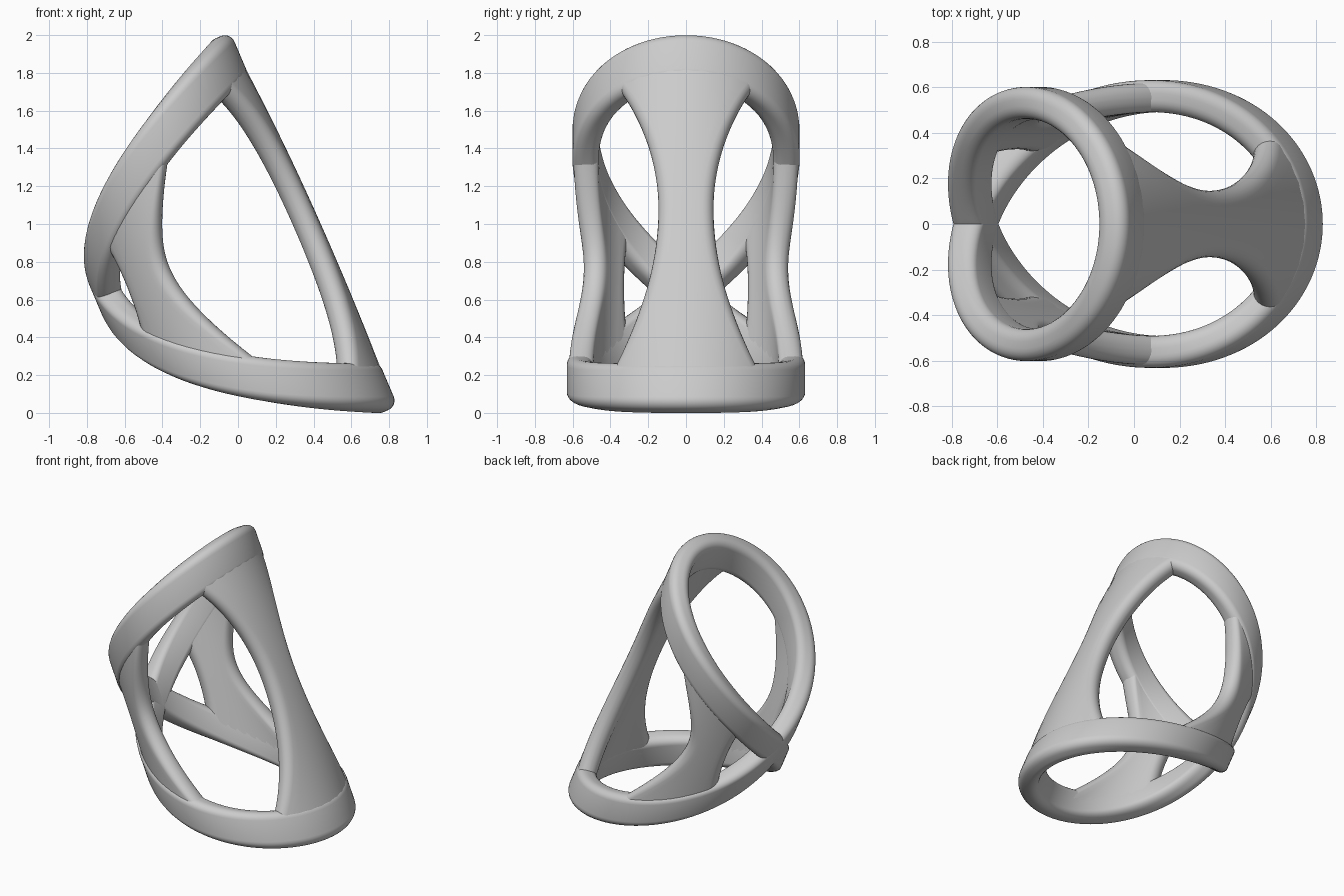
import bpy, bmesh, math
from math import sin, cos, pi, radians

cube = bpy.data.objects.get("Cube")
if cube:
    bpy.data.objects.remove(cube, do_unlink=True)

grey = bpy.data.materials.new("plain_grey")
grey.use_nodes = True
COLOUR = (0.6, 0.6, 0.6, 1)
grey.diffuse_color = COLOUR
grey.node_tree.nodes["Principled BSDF"].inputs["Base Color"].default_value = COLOUR

TILT = radians(23)        # lean of the tube the whole ring is wrapped on
CENTRE, MID = 0.155, 0.855
RISE, DROP = 0.885, 1.02


def place(angle, radius, height):
    """Point on the leaning tube."""
    u = CENTRE + radius * cos(angle)
    return (u * cos(TILT) - height * sin(TILT), radius * sin(angle),
            u * sin(TILT) + height * cos(TILT))


def level(v):
    """Height for a share of the rise (v > 0) or drop (v < 0)."""
    return MID + v * (RISE if v > 0 else DROP)


def tube_radius(height):
    """Slightly tapered tube."""
    return 0.564 - 0.022 * height


def rounded(half_w, half_t, corner, steps=6):
    """Rounded rectangle outline."""
    pts = []
    for q, (sx, sy) in enumerate(((1, 1), (-1, 1), (-1, -1), (1, -1))):
        for i in range(steps + 1):
            t = (q + i / steps) * pi / 2
            pts.append((sx * (half_w - corner) + corner * cos(t),
                        sy * (half_t - corner) + corner * sin(t)))
    return pts


def sweep(name, rows, closed):
    """Skin a list of section loops."""
    bm = bmesh.new()
    loops = [[bm.verts.new(p) for p in row] for row in rows]
    n = len(loops[0])
    pairs = list(zip(loops, loops[1:]))
    if closed:
        pairs.append((loops[-1], loops[0]))
    else:
        bm.faces.new(loops[0])
        bm.faces.new(loops[-1])
    for a, b in pairs:
        for i in range(n):
            j = (i + 1) % n
            bm.faces.new((a[i], a[j], b[j], b[i]))
    bmesh.ops.recalc_face_normals(bm, faces=bm.faces)
    mesh = bpy.data.meshes.new(name)
    bm.to_mesh(mesh)
    bm.free()
    mesh.materials.append(grey)
    obj = bpy.data.objects.new(name, mesh)
    bpy.context.collection.objects.link(obj)
    bpy.ops.object.select_all(action="DESELECT")
    obj.select_set(True)
    bpy.context.view_layer.objects.active = obj
    bpy.ops.object.shade_smooth_by_angle(angle=radians(50))


# Band: one closed strip winding twice round the tube and crossing itself
section = rounded(0.132, 0.07, 0.055)
rows = []
TURNS = 256
for k in range(TURNS):
    angle = 4 * pi * k / TURNS
    height = level(cos(angle / 2))
    radius = tube_radius(height)
    rows.append([place(angle, radius + t, height + w) for w, t in section])
sweep("crossing_band", rows, True)


def strut(name, edges, bulge, half_t, side=1):
    """Curved hourglass panel between the upper and lower loops."""
    rows = []
    for k in range(65):
        v = 0.97 * (2 * k / 64 - 1)
        lo, hi = (radians(e) for e in edges(v))
        mean = tube_radius(MID)
        outline = rounded((hi - lo) / 2 * mean, half_t, half_t * 0.95)
        # extra points on the flat sides so the panel follows the tube
        dense = []
        for i, p in enumerate(outline):
            q = outline[(i + 1) % len(outline)]
            parts = 8 if i % 14 == 6 else 1
            dense += [(p[0] + (q[0] - p[0]) * s / parts,
                       p[1] + (q[1] - p[1]) * s / parts) for s in range(parts)]
        row = []
        for w, t in dense:
            angle = (lo + hi) / 2 + w / mean
            height = level(v * cos(angle / 2))
            radius = tube_radius(height) - 0.004 + bulge * (1 - v * v)
            row.append(place(side * angle, radius + t, height))
        rows.append(row)
    sweep(name, rows, False)


# Wide strut joining the far ends of both loops
strut("main_strut", lambda v: (-14.5 - 31 * v * v, 14.5 + 31 * v * v), 0.03, 0.066)

# Side struts near the crossing
for label, side in (("left", 1), ("right", -1)):
    strut(label + "_side_strut",
          lambda v: (111 - 36 * v * v, 140 + 4 * v * v), -0.004, 0.064, side)
